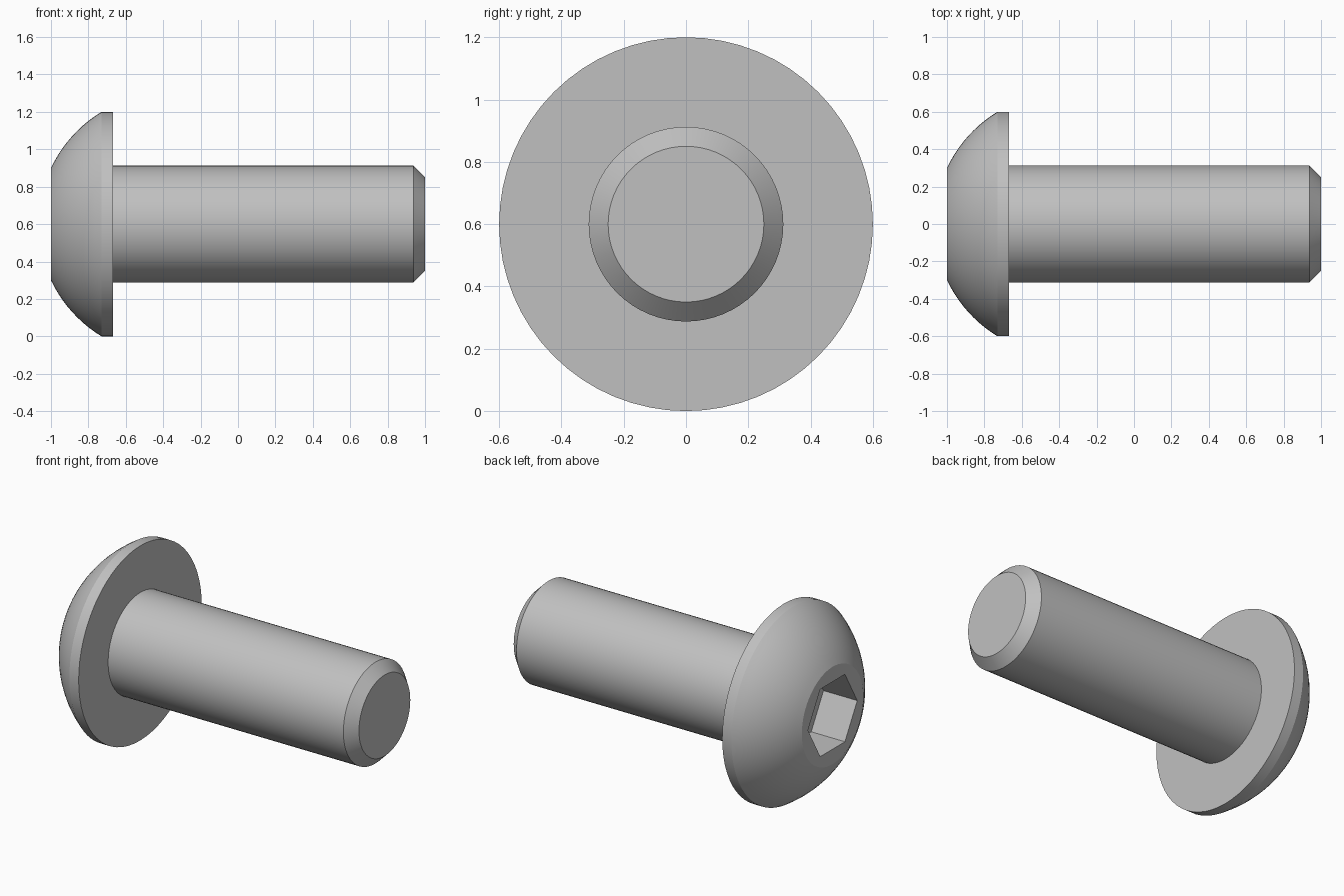
import bpy, bmesh
from math import sin, cos, pi, atan2, hypot, radians

if "Cube" in bpy.data.objects:
    bpy.data.objects.remove(bpy.data.objects["Cube"], do_unlink=True)

SEGMENTS = 64
AXIS_Z = 0.6
HEAD_R, SHAFT_R, TIP_R, FACE_R = 0.6, 0.3125, 0.25, 0.3
FACE_X, RIM_X, SEAT_X, CHAMFER_X, TIP_X = -1.0, -0.73, -0.667, 0.9375, 1.0
SOCKET_R, SOCKET_DEPTH = 0.24, 0.23

steel = bpy.data.materials.new("steel_grey")
steel.use_nodes = True
colour = (0.53, 0.53, 0.53, 1)
steel.diffuse_color = colour
steel.node_tree.nodes["Principled BSDF"].inputs["Base Color"].default_value = colour


def ring(bm, x, radius, sides=SEGMENTS):
    """Closed circle of vertices around the bolt axis."""
    turns = [2 * pi * i / sides for i in range(sides)]
    return [bm.verts.new((x, radius * cos(a), AXIS_Z + radius * sin(a))) for a in turns]


def join(bm, a, b):
    """Wall of quads between two equal rings."""
    n = len(a)
    for i in range(n):
        j = (i + 1) % n
        bm.faces.new((a[i], a[j], b[j], b[i]))


def lathe(bm, profile):
    rings = [ring(bm, x, r) for x, r in profile]
    for a, b in zip(rings, rings[1:]):
        join(bm, a, b)
    return rings


def finish(bm, name):
    mesh = bpy.data.meshes.new(name)
    bm.to_mesh(mesh)
    bm.free()
    mesh.materials.append(steel)
    obj = bpy.data.objects.new(name, mesh)
    bpy.context.collection.objects.link(obj)
    bpy.ops.object.select_all(action="DESELECT")
    obj.select_set(True)
    bpy.context.view_layer.objects.active = obj
    bpy.ops.object.shade_smooth_by_angle(angle=radians(20))


# Domed head: spherical arc centred on the axis, rim and flat underside
centre = (RIM_X**2 + HEAD_R**2 - FACE_X**2 - FACE_R**2) / (2 * (RIM_X - FACE_X))
dome_r = hypot(FACE_X - centre, FACE_R)
start = atan2(FACE_R, centre - FACE_X)
end = atan2(HEAD_R, centre - RIM_X)
STEPS = 10
arc = [start + (end - start) * i / STEPS for i in range(STEPS + 1)]
profile = [(centre - dome_r * cos(a), dome_r * sin(a)) for a in arc]
profile += [(SEAT_X, HEAD_R), (SEAT_X, SHAFT_R)]
bm = bmesh.new()
rings = lathe(bm, profile)

# Hexagonal socket sunk into the flat end of the head
mouth = ring(bm, FACE_X, SOCKET_R, 6)
floor = ring(bm, FACE_X + SOCKET_DEPTH, SOCKET_R, 6)
join(bm, floor, mouth)
bm.faces.new(floor)
border = [bm.edges.get((loop[i - 1], loop[i]))
          for loop in (rings[0], mouth) for i in range(len(loop))]
bmesh.ops.triangle_fill(bm, use_beauty=True, edges=border, normal=(-1, 0, 0))
bmesh.ops.recalc_face_normals(bm, faces=bm.faces)
# The open seat edge leaves the solid's direction ambiguous, so check the floor
bm.faces.ensure_lookup_table()
floor_face = next(f for f in bm.faces if all(v in floor for v in f.verts))
if floor_face.normal.x > 0:
    bmesh.ops.reverse_faces(bm, faces=bm.faces)
finish(bm, "head")

# Plain shaft with chamfered tip
bm = bmesh.new()
rings = lathe(bm, [(SEAT_X, SHAFT_R), (CHAMFER_X, SHAFT_R), (TIP_X, TIP_R)])
tip = bm.faces.new(rings[-1])
bmesh.ops.recalc_face_normals(bm, faces=bm.faces)
if tip.normal.x < 0:
    bmesh.ops.reverse_faces(bm, faces=bm.faces)
finish(bm, "shaft")
